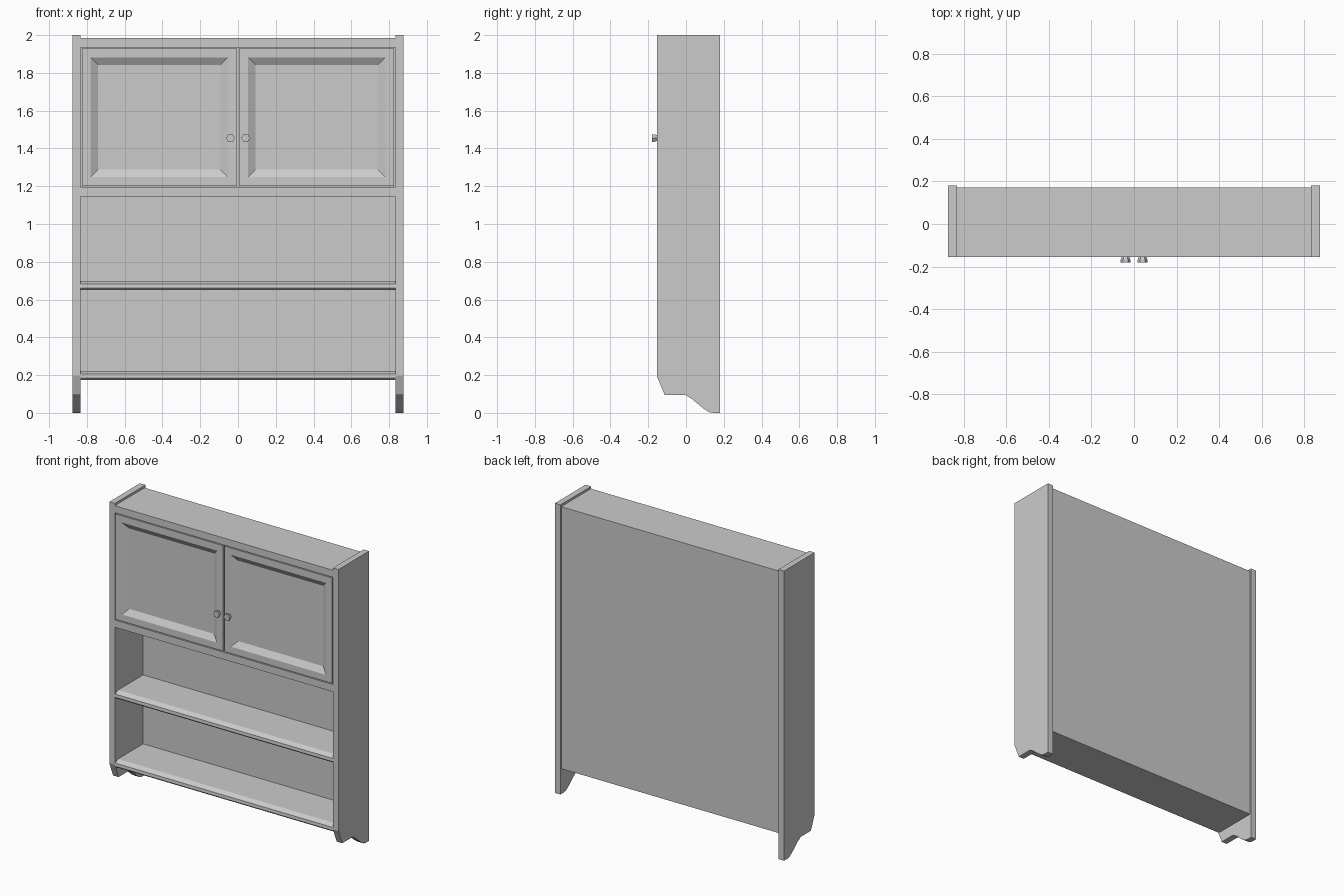
import bpy
import bmesh

cube = bpy.data.objects.get("Cube")
if cube:
    bpy.data.objects.remove(cube, do_unlink=True)

# One plain grey finish for the whole cabinet
grey = bpy.data.materials.new("plain_grey")
grey.use_nodes = True
grey.diffuse_color = (0.6, 0.6, 0.6, 1)
grey.node_tree.nodes["Principled BSDF"].inputs["Base Color"].default_value = (0.6, 0.6, 0.6, 1)

FRONT, BACK, INNER, OUTER = -0.154, 0.18, 0.833, 0.875
PANEL_BACK = 0.171


def finish(name, bm):
    bmesh.ops.recalc_face_normals(bm, faces=bm.faces)
    mesh = bpy.data.meshes.new(name)
    bm.to_mesh(mesh)
    bm.free()
    mesh.materials.append(grey)
    obj = bpy.data.objects.new(name, mesh)
    bpy.context.scene.collection.objects.link(obj)
    return obj


def extrude_x(name, profile, x0, x1):
    """Extrude a (y, z) outline from x0 to x1."""
    bm = bmesh.new()
    face = bm.faces.new([bm.verts.new((x0, y, z)) for y, z in profile])
    moved = bmesh.ops.extrude_face_region(bm, geom=[face])["geom"]
    verts = [v for v in moved if isinstance(v, bmesh.types.BMVert)]
    bmesh.ops.translate(bm, verts=verts, vec=(x1 - x0, 0, 0))
    return finish(name, bm)


def board(name, x0, x1, y0, y1, z0, z1):
    return extrude_x(name, [(y0, z0), (y1, z0), (y1, z1), (y0, z1)], x0, x1)


# Side panels with shaped feet
side_outline = [(FRONT, 2), (FRONT, 0.195), (-0.113, 0.095), (-0.003, 0.095),
                (0.03, 0.075), (0.09, 0.025), (0.122, 0.004), (0.145, 0),
                (BACK, 0), (BACK, 2)]
extrude_x("left_side", side_outline, INNER, OUTER)
extrude_x("right_side", side_outline, -OUTER, -INNER)

# Back, top and cupboard floor
board("back_panel", -INNER, INNER, 0.155, PANEL_BACK, 0.175, 1.984)
board("top_board", -INNER, INNER, FRONT, 0.155, 1.935, 1.984)
board("cupboard_floor", -INNER, INNER, FRONT, 0.155, 1.145, 1.195)

# Open shelves with a moulded front edge
for name, z in (("middle_shelf", 0.651), ("bottom_shelf", 0.175)):
    extrude_x(name, [(0.155, z), (-0.142, z), (-0.152, z + 0.01), (-0.15, z + 0.031),
                     (-0.118, z + 0.047), (0.155, z + 0.047)], -INNER, INNER)


# Doors with a sunken bevelled panel
def door(name, x0, x1, z0, z1):
    bm = bmesh.new()
    corners = [(x0, z0), (x1, z0), (x1, z1), (x0, z1)]
    face = bm.faces.new([bm.verts.new((x, FRONT + 0.035, z)) for x, z in corners])
    moved = bmesh.ops.extrude_face_region(bm, geom=[face])["geom"]
    bmesh.ops.translate(bm, verts=[v for v in moved if isinstance(v, bmesh.types.BMVert)],
                        vec=(0, -0.035, 0))
    front = [f for f in moved if isinstance(f, bmesh.types.BMFace)]
    bmesh.ops.recalc_face_normals(bm, faces=bm.faces)
    bmesh.ops.inset_region(bm, faces=front, thickness=0.066)
    bmesh.ops.inset_region(bm, faces=front, thickness=0.056, depth=-0.025)
    return finish(name, bm)


door("left_door", 0.006, 0.827, 1.201, 1.929)
door("right_door", -0.827, -0.006, 1.201, 1.929)


# Six-sided flared knobs
def knob(name, x):
    bm = bmesh.new()
    for r_back, r_front, y0, y1 in ((0.017, 0.023, FRONT, -0.168), (0.023, 0.023, -0.168, -0.18)):
        cone = bmesh.ops.create_cone(bm, cap_ends=True, segments=6,
                                     radius1=r_back, radius2=r_front, depth=y0 - y1)
        for v in cone["verts"]:
            cx, cy, cz = v.co
            v.co = (x + cy, (y0 + y1) / 2 - cz, 1.455 + cx)
    return finish(name, bm)


knob("left_knob", 0.04)
knob("right_knob", -0.04)
